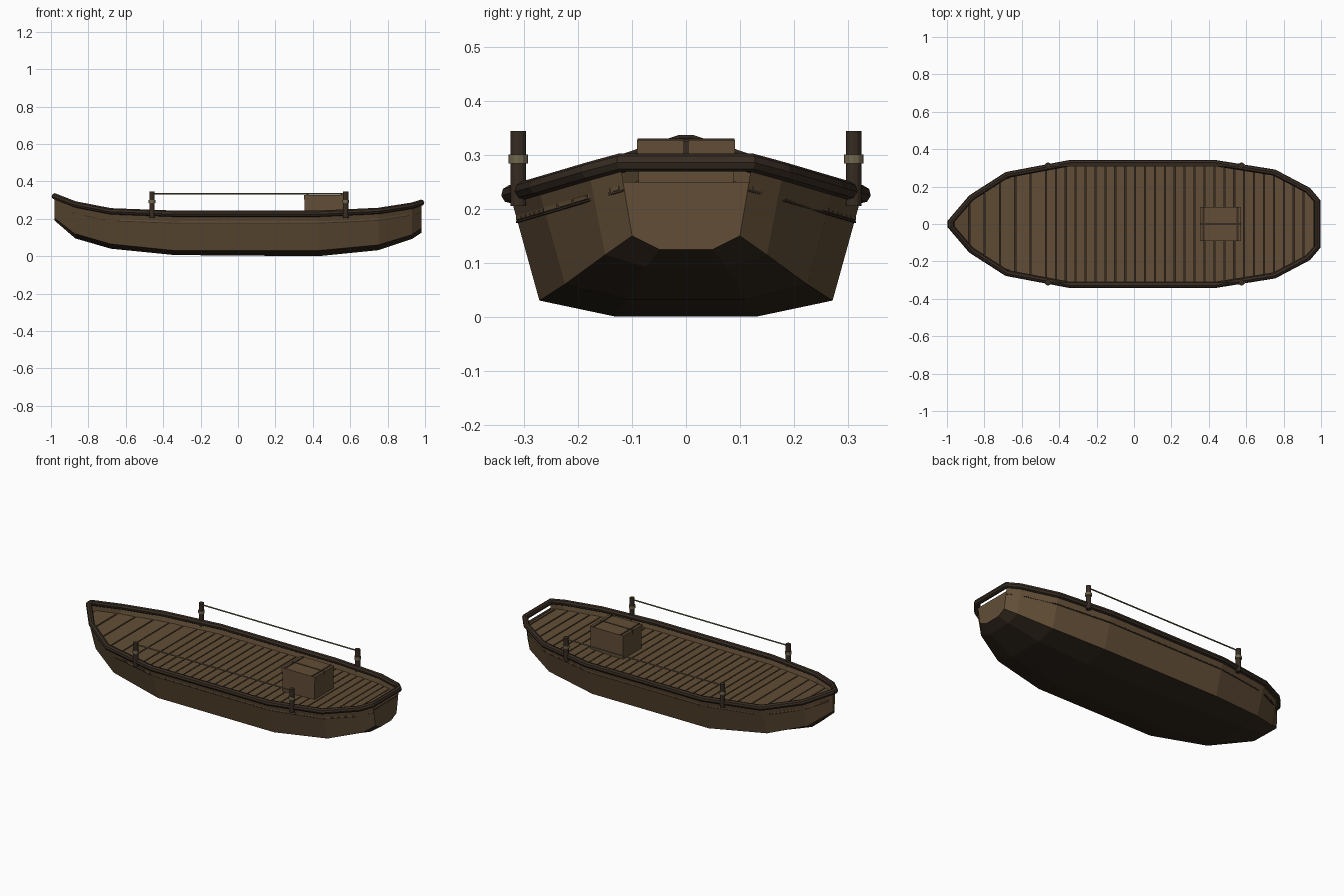
import bpy, bmesh

old = bpy.data.objects.get("Cube")
if old:
    bpy.data.objects.remove(old, do_unlink=True)


def material(name, rgb):
    m = bpy.data.materials.new(name)
    m.use_nodes = True
    m.diffuse_color = (*rgb, 1)
    m.node_tree.nodes["Principled BSDF"].inputs["Base Color"].default_value = (*rgb, 1)
    return m


wood = material("brown wood", (0.12, 0.075, 0.037))
dark = material("dark wood", (0.038, 0.025, 0.016))
tarred = material("tarred bottom", (0.03, 0.02, 0.012))
rope = material("rope", (0.16, 0.135, 0.075))


def finish(name, bm, mats):
    bmesh.ops.recalc_face_normals(bm, faces=bm.faces)
    me = bpy.data.meshes.new(name)
    bm.to_mesh(me)
    bm.free()
    for m in mats:
        me.materials.append(m)
    ob = bpy.data.objects.new(name, me)
    bpy.context.collection.objects.link(ob)
    return ob


def box(name, lo, hi, mat):
    bm = bmesh.new()
    bmesh.ops.create_cube(bm, size=1)
    for v in bm.verts:
        v.co = [(a + b) / 2 + c * (b - a) for a, b, c in zip(lo, hi, v.co)]
    return finish(name, bm, [mat])


def cylinder(name, x, y, z0, z1, r, mat, sides=12):
    bm = bmesh.new()
    bmesh.ops.create_cone(bm, cap_ends=True, segments=sides, radius1=r, radius2=r, depth=z1 - z0)
    bmesh.ops.translate(bm, verts=bm.verts, vec=(x, y, (z0 + z1) / 2))
    return finish(name, bm, [mat])


def tube(name, points, r, mat, closed=False):
    cu = bpy.data.curves.new(name, "CURVE")
    cu.dimensions = "3D"
    cu.bevel_depth = r
    cu.bevel_resolution = 2
    cu.use_fill_caps = True
    sp = cu.splines.new("POLY")
    sp.points.add(len(points) - 1)
    for p, co in zip(sp.points, points):
        p.co = (*co, 1)
    sp.use_cyclic_u = closed
    sp.use_smooth = False
    cu.materials.append(mat)
    ob = bpy.data.objects.new(name, cu)
    bpy.context.collection.objects.link(ob)
    return ob


# Hull stations: x, then half width and height of sheer, chine and bottom
stations = [
    (-0.98, 0.012, 0.318, 0.006, 0.205, 0.003, 0.19),
    (-0.87, 0.14, 0.275, 0.105, 0.12, 0.05, 0.095),
    (-0.68, 0.262, 0.238, 0.205, 0.065, 0.1, 0.04),
    (-0.34, 0.326, 0.225, 0.272, 0.03, 0.13, 0.006),
    (0.43, 0.326, 0.225, 0.272, 0.03, 0.13, 0),
    (0.75, 0.275, 0.24, 0.225, 0.06, 0.11, 0.032),
    (0.93, 0.18, 0.268, 0.15, 0.115, 0.075, 0.092),
    (0.98, 0.122, 0.284, 0.1, 0.15, 0.05, 0.125),
]

# Hull shell: sides in brown, everything under the chine tarred
bm = bmesh.new()
rings = []
for x, yt, zt, yc, zc, yb, zb in stations:
    half = [(yt, zt), (yc, zc), (yb, zb)]
    section = half + [(-y, z) for y, z in reversed(half)]
    rings.append([bm.verts.new((x, y, z)) for y, z in section])
for a, b in zip(rings, rings[1:]):
    for i in range(5):
        f = bm.faces.new((a[i], a[i + 1], b[i + 1], b[i]))
        f.material_index = 1 if 0 < i < 4 else 0
bm.faces.new(rings[0])
# Transom stops short of the rail, leaving an open slot
stern = rings[-1]
top = [bm.verts.new((0.98, s * 0.117, 0.25)) for s in (-1, 1)]
bm.faces.new(stern[1:5] + top)
finish("hull", bm, [wood, tarred])

# Gunwale rail all round the sheer
port = [(s[0], s[1], s[2] + 0.002) for s in stations]
starboard = [(x, -y, z) for x, y, z in reversed(port)]
tube("gunwale_rail", port + starboard, 0.017, dark, closed=True)


def deck_at(x):
    """Half width and height of the deck at x."""
    for a, b in zip(stations, stations[1:]):
        if x <= b[0]:
            break
    t = (x - a[0]) / (b[0] - a[0])
    yt, zt, yc, zc = [p + t * (q - p) for p, q in zip(a[1:5], b[1:5])]
    k = 0.038 / (zt - zc)
    return yt + k * (yc - yt), zt - 0.038


def strip(bm, x0, x1, drop, thick):
    """One board running across the boat."""
    loops = []
    for d in (drop, drop + thick):
        loop = []
        for x, s in ((x0, 1), (x0, -1), (x1, -1), (x1, 1)):
            w, z = deck_at(x)
            loop.append(bm.verts.new((x, s * w, z - d)))
        loops.append(loop)
    up, low = loops
    bm.faces.new(up)
    bm.faces.new(low[::-1])
    for i in range(4):
        j = (i + 1) % 4
        bm.faces.new((up[i], low[i], low[j], up[j]))


# Deck planks over a dark underlay
planks, under = bmesh.new(), bmesh.new()
x = -0.96
while x < 0.97:
    end = min(x + (0.082 if x < -0.5 else 0.053), 0.978)
    strip(planks, x, end - 0.006, 0, 0.008)
    strip(under, x, end, 0.009, 0.004)
    x = end
finish("deck_planks", planks, [wood])
finish("deck_underlay", under, [dark])

# Posts with lashings and a hand rope along each side
for side, s in (("left", 1), ("right", -1)):
    y = s * 0.311
    for end, px in (("bow", -0.46), ("stern", 0.575)):
        cylinder(f"{side}_{end}_post", px, y, 0.205, 0.345, 0.0145, dark)
        cylinder(f"{side}_{end}_lashing", px, y, 0.284, 0.301, 0.018, rope)
    tube(f"{side}_hand_rope", [(-0.46, y, 0.334), (0.575, y, 0.334)], 0.004, rope)

# Storage chest with two lids and dark straps
box("chest", (0.355, -0.088, 0.18), (0.57, 0.088, 0.303), wood)
for side, s in (("left", 1), ("right", -1)):
    ys = sorted((s * 0.006, s * 0.091))
    box(f"chest_{side}_lid", (0.352, ys[0], 0.303), (0.573, ys[1], 0.328), wood)
box("chest_seam", (0.353, -0.006, 0.303), (0.572, 0.006, 0.326), dark)
for name, cx in (("front", 0.372), ("rear", 0.553)):
    box(f"chest_{name}_strap", (cx - 0.005, -0.09, 0.328), (cx + 0.005, 0.09, 0.331), dark)
